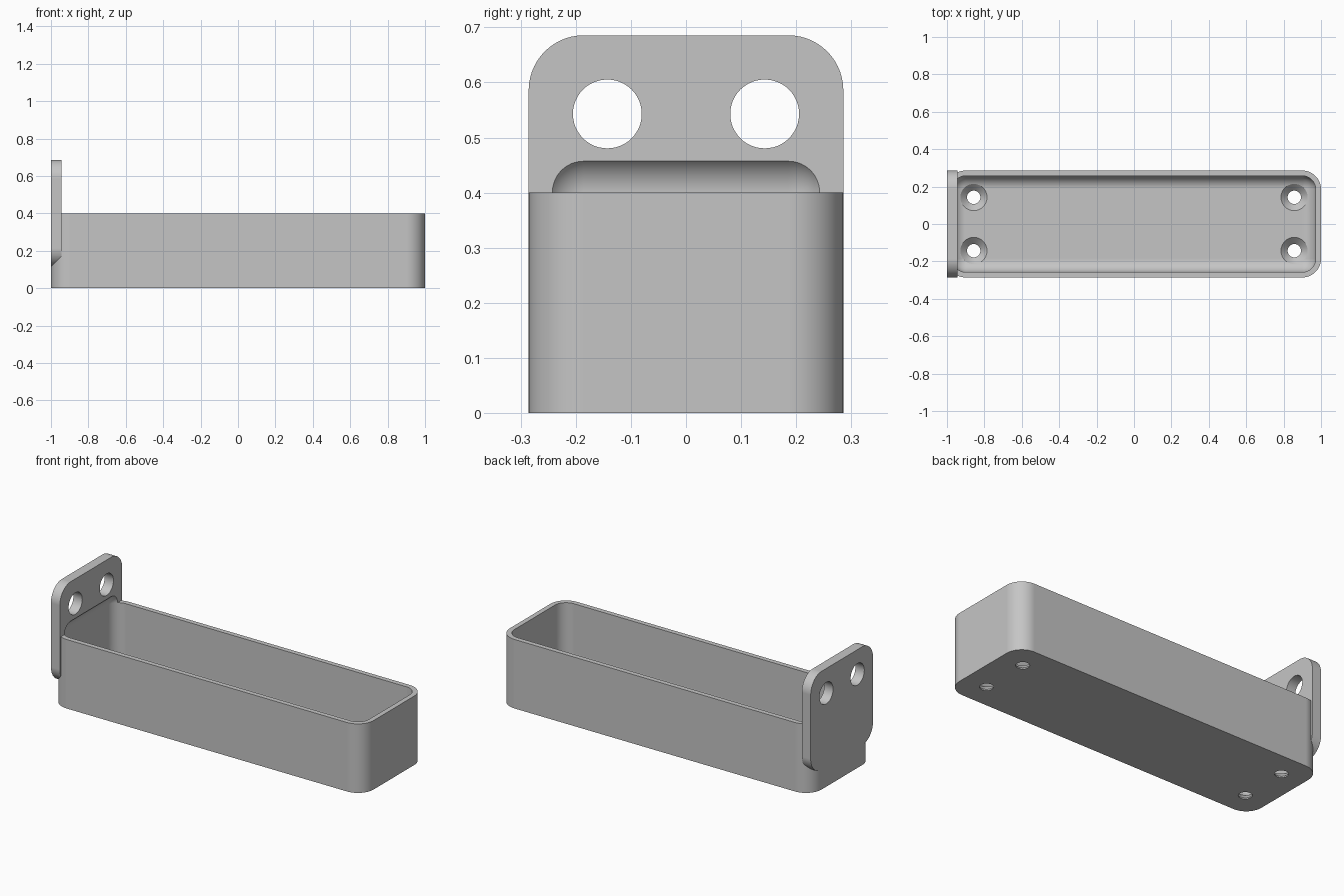
import bpy, bmesh, math
from mathutils import Matrix, Vector

if "Cube" in bpy.data.objects:
    bpy.data.objects.remove(bpy.data.objects["Cube"], do_unlink=True)

MM = 1 / 70                      # the tray is 140 mm long
WALL, R = 2 * MM, 7 * MM
HALF_Y, TRAY_H, PLATE_T = 20 * MM, 28 * MM, 4 * MM
FLOOR = 3 * MM

grey = bpy.data.materials.new("light_grey")
grey.use_nodes = True
colour = (0.56, 0.56, 0.56, 1)
grey.diffuse_color = colour
grey.node_tree.nodes["Principled BSDF"].inputs["Base Color"].default_value = colour


def make_object(name, bm):
    bmesh.ops.recalc_face_normals(bm, faces=bm.faces)
    mesh = bpy.data.meshes.new(name)
    bm.to_mesh(mesh)
    bm.free()
    mesh.materials.append(grey)
    obj = bpy.data.objects.new(name, mesh)
    bpy.context.collection.objects.link(obj)
    return obj


def rounded_box(name, low, high, radius, axis=None):
    """Box with edges along one axis (or every edge) rounded."""
    low, high = Vector(low), Vector(high)
    bm = bmesh.new()
    bmesh.ops.create_cube(bm, size=1)
    size = high - low
    bmesh.ops.transform(bm, verts=bm.verts, matrix=Matrix.Translation(
        (low + high) / 2) @ Matrix.Diagonal((*size, 1)))
    edges = [e for e in bm.edges if axis is None or
             abs(e.verts[0].co[axis] - e.verts[1].co[axis]) > 1e-4]
    bmesh.ops.bevel(bm, geom=edges, offset=radius, segments=14,
                    profile=0.5, affect='EDGES')
    return make_object(name, bm)


def lathe(name, profile, matrix):
    """Solid of revolution about local z, then placed by the matrix."""
    bm = bmesh.new()
    verts = [bm.verts.new((r, 0, z)) for r, z in profile]
    edges = [bm.edges.new(pair) for pair in zip(verts, verts[1:])]
    bmesh.ops.spin(bm, geom=verts + edges, cent=(0, 0, 0), axis=(0, 0, 1),
                   angle=2 * math.pi, steps=48)
    bmesh.ops.remove_doubles(bm, verts=bm.verts, dist=1e-5)
    bmesh.ops.transform(bm, verts=bm.verts, matrix=matrix)
    return make_object(name, bm)


def combine(target, other, operation):
    mod = target.modifiers.new(operation.lower(), 'BOOLEAN')
    mod.operation, mod.object, mod.solver = operation, other, 'EXACT'
    bpy.context.view_layer.objects.active = target
    bpy.ops.object.modifier_apply(modifier=mod.name)
    bpy.data.objects.remove(other, do_unlink=True)


# Solid tray block and upright mounting plate at its end
tray = rounded_box("wall_tray", (-1, -HALF_Y, 0), (1, HALF_Y, TRAY_H), R, axis=2)
plate = rounded_box("mounting_plate", (-1, -HALF_Y, 8 * MM),
                    (-1 + PLATE_T, HALF_Y, 48 * MM), R, axis=0)
combine(tray, plate, 'UNION')

# Rounded cavity, which also scoops into the plate just above the rim
inner = R - WALL
cavity = rounded_box("cavity", (-1 + WALL, -HALF_Y + WALL, FLOOR),
                     (1 - WALL, HALF_Y - WALL, TRAY_H + inner), inner)
combine(tray, cavity, 'DIFFERENCE')

# Countersunk screw holes in the floor
small, large = 2.5 * MM, 5 * MM
screw = [(0, -0.05), (small, -0.05), (small, FLOOR - (large - small)),
         (large, FLOOR), (large, 0.15), (0, 0.15)]
for x in (-60 * MM, 60 * MM):
    for y in (-10 * MM, 10 * MM):
        combine(tray, lathe("screw_hole", screw, Matrix.Translation((x, y, 0))),
                'DIFFERENCE')

# Round holes through the plate
bore = [(0, -0.2), (0.0625, -0.2), (0.0625, 0.2), (0, 0.2)]
for y in (-10 * MM, 10 * MM):
    place = Matrix.Translation((-1, y, 38 * MM)) @ Matrix.Rotation(math.pi / 2, 4, 'Y')
    combine(tray, lathe("plate_hole", bore, place), 'DIFFERENCE')

# Smooth rounded surfaces with crisp edges
bpy.ops.object.select_all(action='DESELECT')
tray.select_set(True)
bpy.context.view_layer.objects.active = tray
bpy.ops.object.shade_smooth_by_angle(angle=math.radians(30))
normals = tray.modifiers.new("weighted_normals", 'WEIGHTED_NORMAL')
normals.keep_sharp = True
